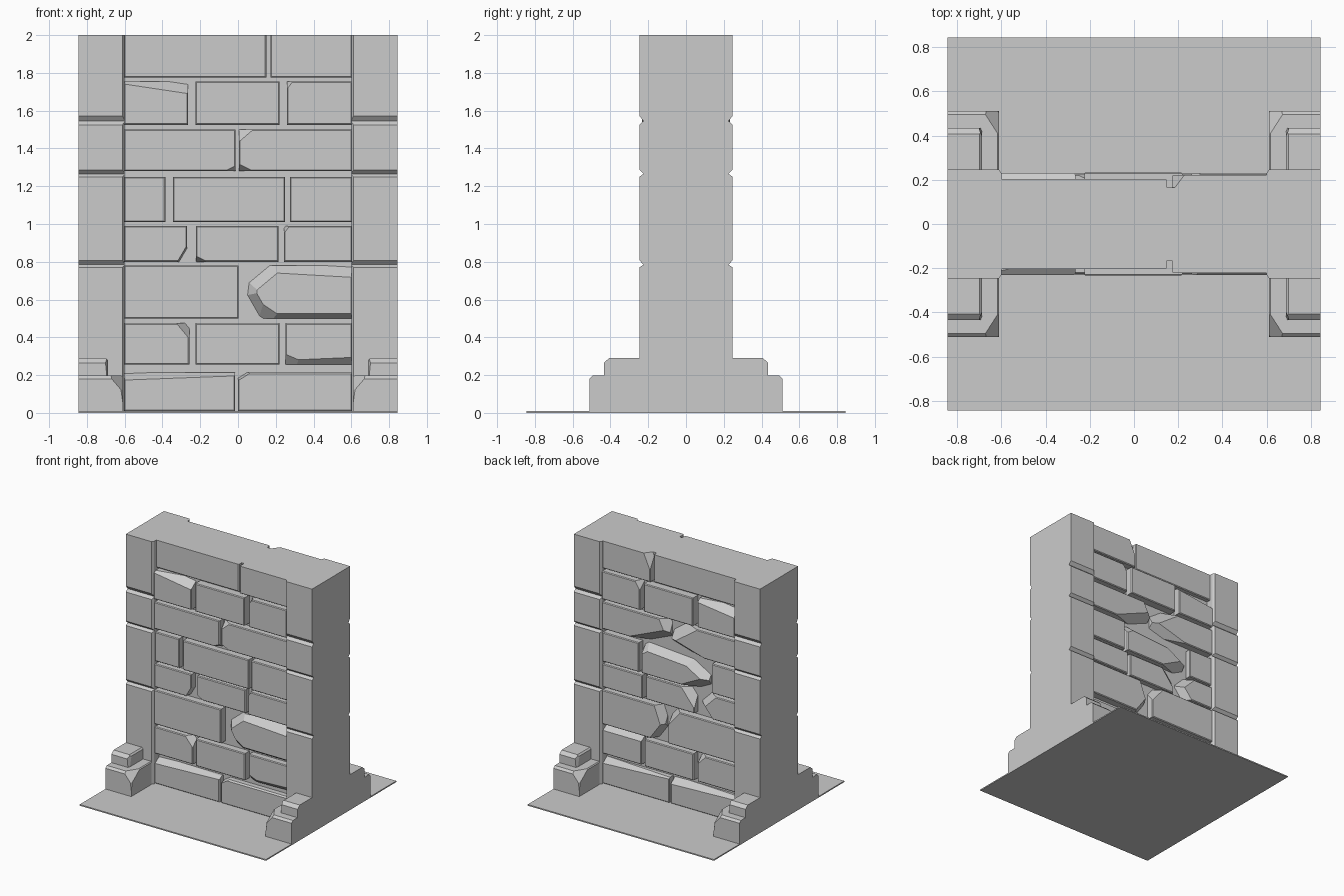
import bpy, bmesh
from mathutils import Vector

if "Cube" in bpy.data.objects:
    bpy.data.objects.remove(bpy.data.objects["Cube"])

# All parts are described in (x, out, z): "out" is the distance from the wall's middle plane.
# sx / sy mirror the part to the left / right and to the front (-1) / back (+1).


def finish(name, bm, sx=1, sy=-1):
    for v in bm.verts:
        v.co.x *= sx
        v.co.y *= sy
    bmesh.ops.recalc_face_normals(bm, faces=bm.faces[:])
    me = bpy.data.meshes.new(name)
    bm.to_mesh(me)
    bm.free()
    ob = bpy.data.objects.new(name, me)
    bpy.context.collection.objects.link(ob)
    return ob


def chop(bm, point, normal):
    """Slice away everything on the normal's side and close the cut."""
    r = bmesh.ops.bisect_plane(bm, geom=bm.verts[:] + bm.edges[:] + bm.faces[:], dist=1e-5,
                               plane_co=Vector(point), plane_no=Vector(normal).normalized(),
                               clear_outer=True)
    edges = [e for e in r['geom_cut'] if isinstance(e, bmesh.types.BMEdge) and e.is_boundary]
    if edges:
        bmesh.ops.holes_fill(bm, edges=edges, sides=0)


def block(name, lo, hi, cuts=(), sx=1, sy=-1):
    bm = bmesh.new()
    bmesh.ops.create_cube(bm, size=1)
    for v in bm.verts:
        v.co = Vector([lo[i] if v.co[i] < 0 else hi[i] for i in range(3)])
    for p, n in cuts:
        chop(bm, p, n)
    return finish(name, bm, sx, sy)


# ground plate and mortar core
block("ground_plate", (-.845, -.845, 0), (.845, .845, .01))
block("mortar_core", (-.61, -.165, .01), (.61, .165, 2))

# brick courses: (bottom, top, depth, x spans); both faces share the layout
COURSES = [
    (.01, .215, .220, [(-.605, -.015), (.0, .605)]),
    (.255, .475, .220, [(-.605, -.258), (-.225, .22), (.252, .605)]),
    (.50, .78, .228, [(-.605, .003), (.05, .605)]),
    (.80, .99, .220, [(-.605, -.27), (-.223, .215), (.243, .605)]),
    (1.01, 1.25, .222, [(-.605, -.385), (-.345, .25), (.275, .605)]),
    (1.28, 1.50, .225, [(-.605, -.012), (.005, .605)]),
    (1.525, 1.755, .23, [(-.605, -.265), (-.225, .22), (.26, .605)]),
    (1.775, 2.0, .222, [(-.605, .15), (.172, .605)]),
]
DEPTH = {(7, 0): .203, (6, 1): .234, (3, 1): .212, (1, 1): .226, (4, 0): .215}

# chips: (course, brick) -> list of (x, z on the face, normal)
FRONT_CHIPS = {
    (0, 0): [(-.3, .185, (-.03, .5, .8))],
    (0, 1): [(.04, .195, (-.5, .2, .8)), (.3, .205, (0, .6, .8))],
    (1, 0): [(-.31, .455, (.6, .5, .5)), (-.262, .35, (.8, .5, 0))],
    (1, 2): [(.4, .285, (.03, .7, -.7)), (.3, .29, (-.3, .8, -.7))],
    (2, 1): [(.3, .735, (.04, .6, .7)), (.16, .7, (-.5, .7, .6)), (.10, .64, (-.8, .6, .1)),
             (.13, .58, (-.7, .6, -.4)), (.3, .525, (0, .6, -.8)), (.17, .55, (-.4, .7, -.6))],
    (3, 0): [(-.295, .845, (.85, .15, -.5))],
    (3, 1): [(-.2, .82, (-.4, .5, -.8))],
    (3, 2): [(.255, .965, (-.8, .3, .6))],
    (5, 0): [(-.04, 1.295, (.4, .6, -.8))],
    (5, 1): [(.04, 1.30, (-.4, .6, -.8)), (.04, 1.465, (-.6, .8, .7))],
    (6, 0): [(-.43, 1.715, (.12, .6, .8))],
    (6, 2): [(.275, 1.735, (-.8, .4, .6))],
}
BACK_CHIPS = {
    (0, 0): [(-.3, .18, (.03, .6, .8))],
    (0, 1): [(.3, .19, (.04, .6, .8))],
    (1, 0): [(-.3, .44, (.6, .6, .6))],
    (1, 2): [(.4, .445, (0, .5, .8))],
    (2, 1): [(.10, .70, (-.8, .6, .3)), (.12, .57, (-.7, .5, -.5))],
    (2, 0): [(-.04, .70, (.6, .6, .5))],
    (3, 0): [(-.36, .92, (.5, .7, .5)), (-.35, .86, (.6, .6, -.5))],
    (3, 1): [(-.15, .93, (-.5, .8, .4))],
    (4, 1): [(.05, 1.19, (-.05, .6, .7)), (-.2, 1.15, (-.35, .7, .6)), (.18, 1.21, (.4, .7, .6)),
             (-.2, 1.06, (-.3, .8, -.6))],
    (5, 0): [(-.12, 1.40, (.35, .8, .5)), (-.2, 1.32, (.2, .6, -.7))],
    (5, 1): [(.2, 1.35, (-.25, .7, -.6)), (.06, 1.44, (-.6, .7, .3))],
    (6, 0): [(-.43, 1.71, (-.1, .6, .8))],
    (6, 2): [(.28, 1.72, (-.8, .4, .5))],
    (7, 1): [(.215, 1.97, (-.8, .6, .35))],
}

for side, sy, chips in (("front", -1, FRONT_CHIPS), ("back", 1, BACK_CHIPS)):
    for r, (z0, z1, d, spans) in enumerate(COURSES):
        for i, (x0, x1) in enumerate(spans):
            o = DEPTH.get((r, i), d)
            e = .006
            cuts = [((x0, o - e, z0), (0, 0, -1)),
                    ((x0 + e, o, z0), (-1, 1, 0)), ((x1 - e, o, z0), (1, 1, 0)),
                    ((x0, o, z0 + e), (0, 1, -1))]
            if r < 7:
                cuts.append(((x0, o, z1 - e), (0, 1, 1)))
            cuts += [((x, o, z), n) for x, z, n in chips.get((r, i), [])]
            block(f"{side}_brick_{r}_{i}", (x0, .165, z0), (x1, o, z1), cuts[1:], 1, sy)

# corner pillars: grooved profile swept across x, inner edges chamfered
GROOVES = [(.77, .785, .808), (1.25, 1.266, 1.287), (1.525, 1.545, 1.573)]
edge = [(.247, .01)]
for a, b, c in GROOVES:
    edge += [(.247, a), (.225, b), (.247, c)]
edge.append((.247, 2))
profile = edge + [(-y, z) for y, z in reversed(edge)]
for side, sx in (("left", -1), ("right", 1)):
    bm = bmesh.new()
    face = bm.faces.new([bm.verts.new((.60, y, z)) for y, z in profile])
    ext = bmesh.ops.extrude_face_region(bm, geom=[face])
    bmesh.ops.translate(bm, vec=(.245, 0, 0),
                        verts=[v for v in ext['geom'] if isinstance(v, bmesh.types.BMVert)])
    for s in (-1, 1):
        chop(bm, (.612, .247 * s, 0), (-.018, .012 * s, 0))
    finish(side + "_pillar", bm, sx, 1)

    # stepped, worn footing stones at the front and back of each pillar
    for fb, sy in (("front", -1), ("back", 1)):
        block(f"{side}_{fb}_lower_step", (.61, .247, .01), (.845, .512, .197),
              [((.7, .512, .18), (0, 1, 1)),
               ((.66, .512, .17), (-.7, .45, .6)),
               ((.61, .50, .12), (-1, .8, .15)),
               ((.617, .4, .197), (-1, 0, 1))], sx, sy)
        block(f"{side}_{fb}_upper_step", (.688, .247, .197), (.845, .435, .29),
              [((.8, .435, .265), (0, .8, .9)),
               ((.7, .4, .29), (-1, 0, 1)),
               ((.697, .435, .22), (-1, .4, .1))], sx, sy)
